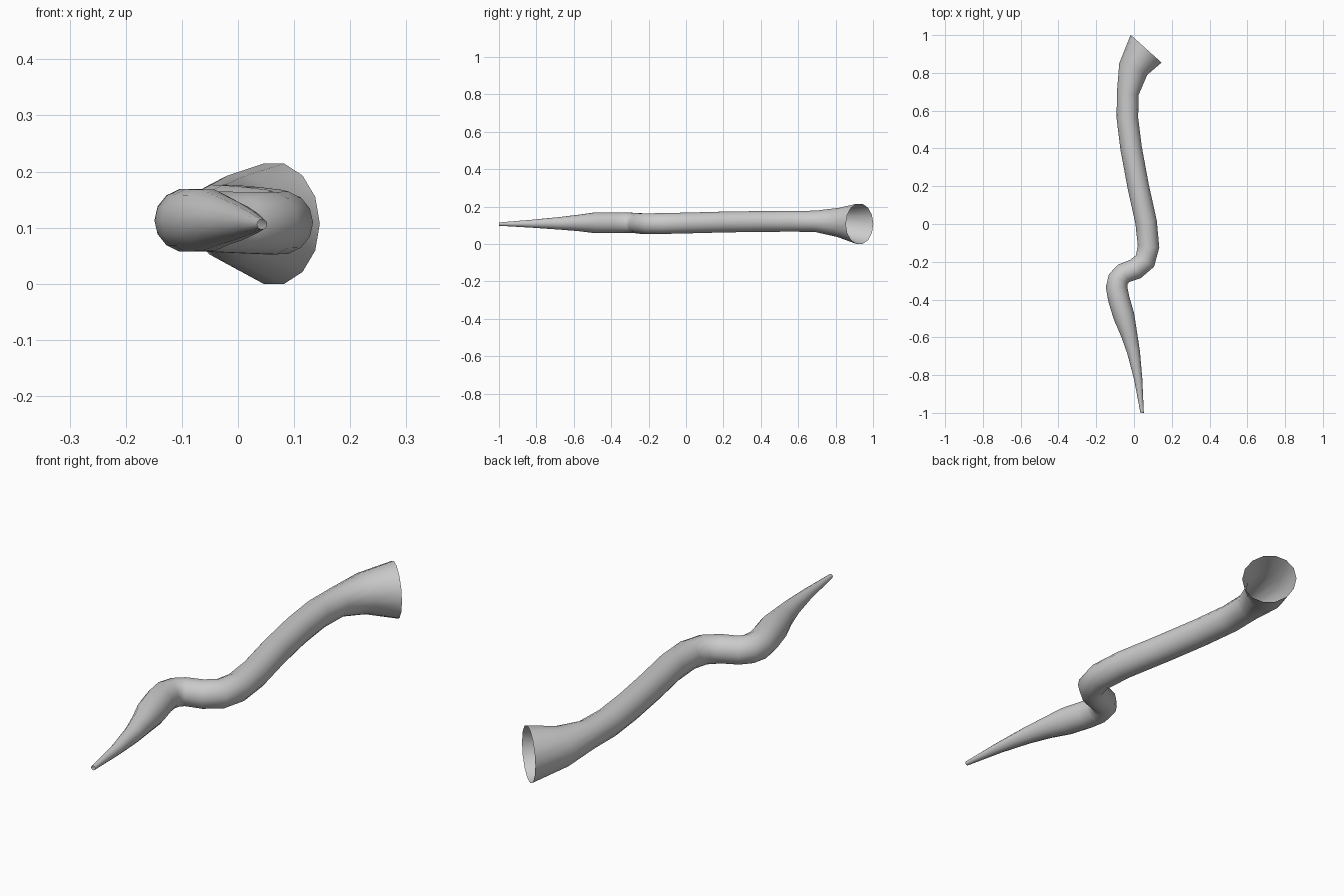
import bpy, bmesh, math
from mathutils import Vector

if "Cube" in bpy.data.objects:
    bpy.data.objects.remove(bpy.data.objects["Cube"])

SIDES = 14

# Centreline stations from flared mouth to tip: x, y, z, radius
STATIONS = [
    (0.064, 0.928, 0.107, 0.110),
    (-0.004, 0.82, 0.115, 0.080),
    (-0.033, 0.69, 0.121, 0.058),
    (-0.035, 0.56, 0.121, 0.057),
    (-0.015, 0.40, 0.120, 0.057),
    (0.022, 0.20, 0.117, 0.057),
    (0.064, 0.01, 0.112, 0.057),
    (0.077, -0.12, 0.109, 0.057),
    (0.058, -0.196, 0.108, 0.057),
    (0.008, -0.238, 0.109, 0.056),
    (-0.056, -0.262, 0.111, 0.055),
    (-0.083, -0.292, 0.112, 0.056),
    (-0.092, -0.335, 0.113, 0.057),
    (-0.081, -0.395, 0.113, 0.057),
    (-0.053, -0.49, 0.113, 0.056),
    (-0.027, -0.58, 0.112, 0.044),
    (-0.002, -0.68, 0.110, 0.034),
    (0.022, -0.82, 0.108, 0.022),
    (0.043, -1.00, 0.106, 0.009),
]
MOUTH_DIR = Vector((-0.143, -0.159, 0)).normalized()
TIP_DIR = Vector((0, -1, 0))


def sweep_tube(name, stations):
    """Open-ended tapered tube, its rings kept upright."""
    pts = [Vector(s[:3]) for s in stations]
    bm = bmesh.new()
    rings = []
    for i, s in enumerate(stations):
        if i == 0:
            t = MOUTH_DIR
        elif i == len(pts) - 1:
            t = TIP_DIR
        else:
            t = ((pts[i] - pts[i - 1]).normalized()
                 + (pts[i + 1] - pts[i]).normalized()).normalized()
        side = t.cross(Vector((0, 0, 1))).normalized()
        up = side.cross(t)
        ring = []
        for k in range(SIDES):
            a = 2 * math.pi * k / SIDES
            ring.append(bm.verts.new(
                pts[i] + s[3] * (math.cos(a) * side + math.sin(a) * up)))
        rings.append(ring)
    for r0, r1 in zip(rings, rings[1:]):
        for k in range(SIDES):
            n = (k + 1) % SIDES
            bm.faces.new((r0[k], r0[n], r1[n], r1[k]))
    bmesh.ops.recalc_face_normals(bm, faces=bm.faces)
    for f in bm.faces:
        f.smooth = True
    mesh = bpy.data.meshes.new(name)
    bm.to_mesh(mesh)
    bm.free()
    obj = bpy.data.objects.new(name, mesh)
    bpy.context.collection.objects.link(obj)
    return obj


# Winding horn body with flared open mouth
sweep_tube("curved_horn", STATIONS)
